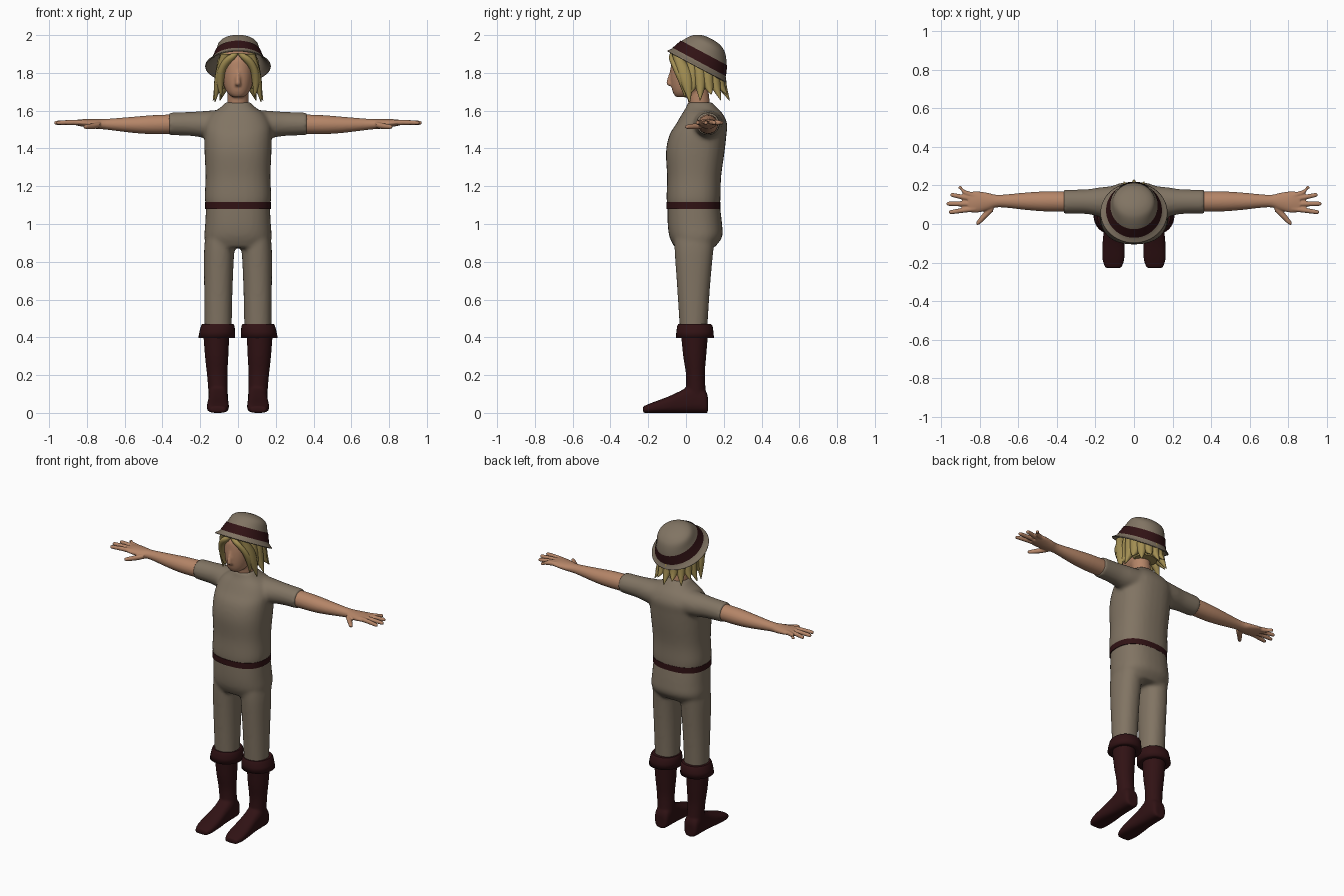
import bpy, bmesh, math


def material(name, rgb):
    m = bpy.data.materials.new(name)
    m.diffuse_color = (*rgb, 1)
    return m


CLOTH = material("taupe cloth", (0.22, 0.175, 0.125))
LEATHER = material("dark leather", (0.030, 0.006, 0.007))
SKIN = material("skin", (0.46, 0.235, 0.137))
HAIR = material("blond hair", (0.36, 0.27, 0.085))


def spline(rings, steps):
    """Smooth extra rings between the given ones."""
    out = []
    for i in range(len(rings) - 1):
        a, b, c, d = (rings[max(i - 1, 0)], rings[i], rings[i + 1],
                      rings[min(i + 2, len(rings) - 1)])
        for s in range(steps):
            t = s / steps
            out.append([0.5 * (2 * q + (r - p) * t + (2 * p - 5 * q + 4 * r - w) * t * t
                               + (3 * q - p - 3 * r + w) * t ** 3)
                        for p, q, r, w in zip(a, b, c, d)])
    return out + [rings[-1]]


def loft(bm, axis, rings, power=2.0, steps=4, n=32, caps=(True, True)):
    """Rings are (position along axis, centre a, centre b, radius a, radius b)."""
    loops = []
    for t, a, b, ra, rb in spline(rings, steps):
        loop = []
        for k in range(n):
            ang = 2 * math.pi * k / n
            c, s = math.cos(ang), math.sin(ang)
            u = a + ra * math.copysign(abs(c) ** (2 / power), c)
            v = b + rb * math.copysign(abs(s) ** (2 / power), s)
            loop.append(bm.verts.new({'x': (t, u, v), 'y': (u, t, v), 'z': (u, v, t)}[axis]))
        loops.append(loop)
    for lo, hi in zip(loops, loops[1:]):
        for k in range(n):
            f = bm.faces.new((lo[k], lo[(k + 1) % n], hi[(k + 1) % n], hi[k]))
            f.smooth = True
    if caps[0]:
        bm.faces.new(loops[0])
    if caps[1]:
        bm.faces.new(loops[-1])


def make(bm, name, mat, voxel=0, smooth=4, mirror=False):
    bmesh.ops.recalc_face_normals(bm, faces=bm.faces)
    me = bpy.data.meshes.new(name)
    bm.to_mesh(me)
    bm.free()
    me.materials.append(mat)
    ob = bpy.data.objects.new(name, me)
    bpy.context.collection.objects.link(ob)
    if voxel:  # fuse overlapping pieces into one smooth skin
        r = ob.modifiers.new("fuse", 'REMESH')
        r.mode, r.voxel_size, r.use_smooth_shade = 'VOXEL', voxel, True
        s = ob.modifiers.new("soften", 'SMOOTH')
        s.factor, s.iterations = 0.5, smooth
    if mirror:
        ob.modifiers.new("mirror", 'MIRROR').use_mirror_merge = False
    return ob


# Shirt: torso and both sleeves
bm = bmesh.new()
loft(bm, 'z', [(1.09, 0, .04, .168, .138), (1.14, 0, .04, .176, .143), (1.25, 0, .043, .172, .143),
               (1.38, 0, .049, .177, .155), (1.47, 0, .063, .178, .151), (1.53, 0, .083, .174, .135),
               (1.58, 0, .087, .145, .11), (1.615, 0, .082, .095, .083),
               (1.645, 0, .073, .066, .064)], 2.4)
for s in (1, -1):
    loft(bm, 'x', [(s * .06, .112, 1.525, .09, .083), (s * .17, .114, 1.527, .077, .072),
                   (s * .25, .116, 1.53, .064, .064), (s * .365, .116, 1.53, .062, .06)])
make(bm, "shirt", CLOTH, 0.011, 6)

# Trousers: hips and both legs
bm = bmesh.new()
loft(bm, 'z', [(1.11, 0, .04, .168, .138), (1.0, 0, .047, .174, .144), (.93, 0, .052, .178, .139),
               (.875, 0, .045, .168, .105)], 2.4)
for s in (1, -1):
    loft(bm, 'z', [(.95, s * .09, .047, .08, .11), (.85, s * .1, .042, .08, .102),
                   (.65, s * .104, .04, .075, .086), (.43, s * .105, .04, .071, .072)], 2.2)
make(bm, "trousers", CLOTH, 0.011, 6)

# Belt
bm = bmesh.new()
loft(bm, 'z', [(1.08, 0, .039, .174, .143), (1.117, 0, .039, .174, .143)], 2.4, 1, 48)
make(bm, "belt", LEATHER)

# Boots: foot and shaft fused, then the turned-down cuff
bm = bmesh.new()
loft(bm, 'y', [(.116, .105, .042, .032, .042), (.1, .105, .06, .047, .06), (.04, .105, .075, .052, .075),
               (-.03, .105, .058, .052, .058), (-.1, .106, .042, .057, .042),
               (-.18, .107, .027, .057, .027), (-.228, .107, .017, .042, .017)], 2.8)
loft(bm, 'z', [(.04, .105, .05, .05, .06), (.1, .105, .052, .051, .054), (.2, .11, .05, .054, .05),
               (.3, .113, .046, .062, .061), (.42, .115, .045, .069, .072)])
make(bm, "boots", LEATHER, 0.007, 4, True)
bm = bmesh.new()
loft(bm, 'z', [(.397, .113, .047, .075, .078), (.397, .113, .047, .097, .101),
               (.43, .11, .047, .094, .098), (.46, .107, .047, .089, .094),
               (.47, .107, .046, .083, .087)], 2.1, 1)
make(bm, "boot_cuffs", LEATHER, mirror=True)

# Arms with palm, fingers and thumb
bm = bmesh.new()
loft(bm, 'x', [(.28, .116, 1.53, .052, .052), (.45, .117, 1.526, .052, .05), (.56, .118, 1.525, .045, .042),
               (.7, .119, 1.528, .032, .028), (.76, .116, 1.53, .046, .025),
               (.82, .114, 1.535, .056, .02), (.86, .113, 1.537, .05, .014)])
fingers = [(.145, .91, .188), (.128, .953, .15), (.104, .972, .105), (.08, .96, .062)]
for y0, x1, y1 in fingers:
    loft(bm, 'x', [(.82, y0, 1.537, .015, .015), (.88, y0 + (y1 - y0) * .45, 1.538, .0135, .0135),
                   (x1 - .012, y1, 1.536, .011, .011), (x1, y1, 1.535, .006, .006)], n=16)
loft(bm, 'x', [(.73, .09, 1.525, .025, .016), (.765, .055, 1.518, .023, .016),
               (.8, .017, 1.515, .018, .013), (.818, .002, 1.514, .008, .008)], n=16)
make(bm, "arms", SKIN, 0.005, 2, True)

# Head, neck and nose
bm = bmesh.new()
loft(bm, 'z', [(1.58, 0, .075, .057, .055), (1.65, 0, .068, .056, .057), (1.74, 0, .055, .055, .06)])
loft(bm, 'z', [(1.672, 0, -.018, .03, .035), (1.69, 0, -.006, .052, .06), (1.72, 0, .018, .07, .094),
               (1.77, 0, .033, .082, .115), (1.83, 0, .043, .087, .124), (1.88, 0, .047, .083, .118),
               (1.925, 0, .058, .065, .085)], 2.2)
loft(bm, 'z', [(1.815, 0, -.074, .009, .01), (1.76, 0, -.086, .012, .016),
               (1.742, 0, -.088, .016, .016), (1.73, 0, -.08, .012, .01)], n=16)
make(bm, "head", SKIN, 0.007, 3)

# Hair: back shell with pointed locks hanging round it
bm = bmesh.new()
loft(bm, 'z', [(1.715, 0, .105, .07, .06), (1.75, 0, .102, .09, .08), (1.81, 0, .088, .102, .1),
               (1.88, 0, .07, .1, .115), (1.92, 0, .075, .085, .1)])
for i in range(-5, 6):
    a = math.radians(i * 23)
    s, c = math.sin(a), math.cos(a)
    tip = 1.655 + (.03 if i % 2 else 0)
    loft(bm, 'z', [(1.88, .08 * s, .065 + .09 * c, .025, .025), (1.8, .088 * s, .075 + .1 * c, .032, .032),
                   (1.73, .1 * s, .08 + .11 * c, .026, .026),
                   (tip, .132 * s, .08 + .15 * c, .002, .002)], n=12)
# face-framing locks parted in the middle
for s in (1, -1):
    loft(bm, 'z', [(1.905, s * .012, -.07, .018, .014), (1.875, s * .045, -.072, .028, .018),
                   (1.82, s * .083, -.045, .022, .024), (1.75, s * .095, -.015, .02, .024),
                   (1.67, s * .088, -.005, .002, .002)], n=12)
    loft(bm, 'z', [(1.9, s * .06, -.05, .03, .025), (1.82, s * .095, -.015, .02, .035),
                   (1.74, s * .107, .005, .02, .03), (1.645, s * .122, .02, .002, .002)], n=12)
make(bm, "hair", HAIR)

# Hat: tilted back, with a band
tilt = math.radians(-28)
bm = bmesh.new()
loft(bm, 'z', [(0, 0, 0, .174, .178), (.028, 0, 0, .14, .156), (.08, 0, 0, .119, .135),
               (.128, 0, 0, .105, .103), (.15, 0, 0, .078, .073), (.161, 0, 0, .04, .04),
               (.164, 0, 0, .004, .004)], n=48, caps=(False, True))
hat = make(bm, "hat", CLOTH)
solid = hat.modifiers.new("felt", 'SOLIDIFY')
solid.thickness, solid.offset = 0.006, -1
bm = bmesh.new()
loft(bm, 'z', [(.026, 0, 0, .145, .160), (.05, 0, 0, .134, .151), (.08, 0, 0, .123, .139)],
     steps=2, n=48, caps=(False, False))
band = make(bm, "hat_band", LEATHER)
for ob in (hat, band):
    ob.location = (0, .058, 1.835)
    ob.rotation_euler = (tilt, 0, 0)
